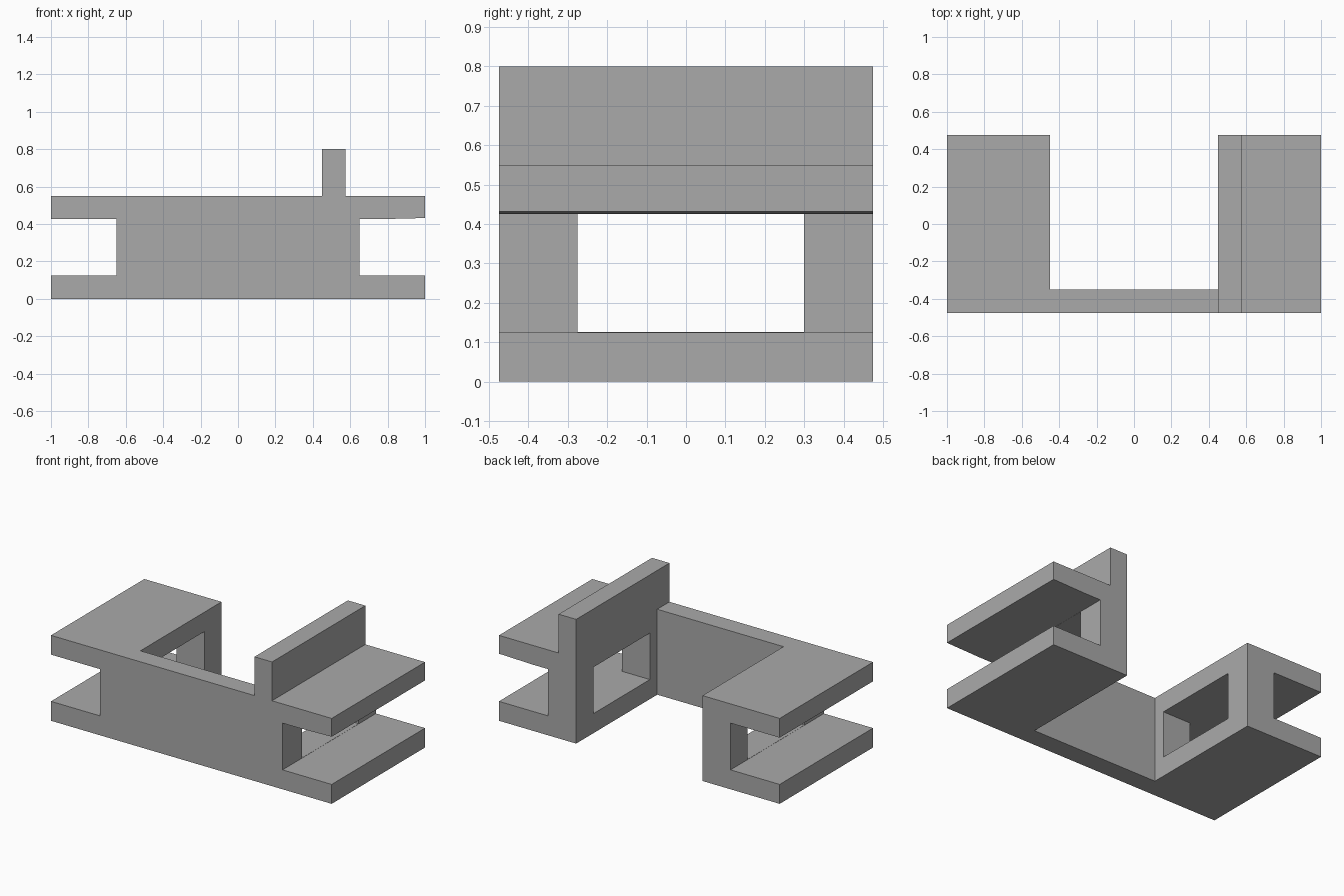
import bpy
import bmesh
from mathutils import Vector

if "Cube" in bpy.data.objects:
    bpy.data.objects.remove(bpy.data.objects["Cube"], do_unlink=True)

HALF_DEPTH = 0.475

grey = bpy.data.materials.new("plain_grey")
grey.use_nodes = True
grey.diffuse_color = (0.4, 0.4, 0.4, 1)
grey.node_tree.nodes["Principled BSDF"].inputs["Base Color"].default_value = (0.4, 0.4, 0.4, 1)


def extrude_profile(name, points, y0, y1):
    """Solid made from an (x, z) outline swept along y."""
    bm = bmesh.new()
    face = bm.faces.new([bm.verts.new((x, y0, z)) for x, z in points])
    swept = bmesh.ops.extrude_face_region(bm, geom=[face])["geom"]
    moved = [v for v in swept if isinstance(v, bmesh.types.BMVert)]
    bmesh.ops.translate(bm, verts=moved, vec=Vector((0, y1 - y0, 0)))
    bmesh.ops.recalc_face_normals(bm, faces=bm.faces)
    mesh = bpy.data.meshes.new(name)
    bm.to_mesh(mesh)
    bm.free()
    mesh.materials.append(grey)
    obj = bpy.data.objects.new(name, mesh)
    bpy.context.collection.objects.link(obj)
    return obj


def rectangle(x, z0, z1):
    return [(-x, z0), (x, z0), (x, z1), (-x, z1)]


def cut(target, cutter):
    mod = target.modifiers.new(cutter.name, "BOOLEAN")
    mod.operation = "DIFFERENCE"
    mod.solver = "EXACT"
    mod.object = cutter
    bpy.context.view_layer.objects.active = target
    bpy.ops.object.modifier_apply(modifier=mod.name)
    bpy.data.objects.remove(cutter, do_unlink=True)


# Body outline: side channels with flanges, and an upright rib on one side
outline = [
    (-1, 0), (1, 0), (1, 0.125), (0.65, 0.125), (0.65, 0.426), (0.76, 0.426),
    (1, 0.432), (1, 0.55), (0.575, 0.55), (0.575, 0.8), (0.45, 0.8), (0.45, 0.55),
    (-1, 0.55), (-1, 0.426), (-0.65, 0.426), (-0.65, 0.125), (-1, 0.125),
]
bracket = extrude_profile("bracket_body", outline, -HALF_DEPTH, HALF_DEPTH)

# Open bay behind the front wall
cut(bracket, extrude_profile("bay_cutter", rectangle(0.45, -0.1, 0.7), -0.35, 0.6))

# Window through both side webs
cut(bracket, extrude_profile("window_cutter", rectangle(0.7, 0.126, 0.425), -0.275, 0.3))
